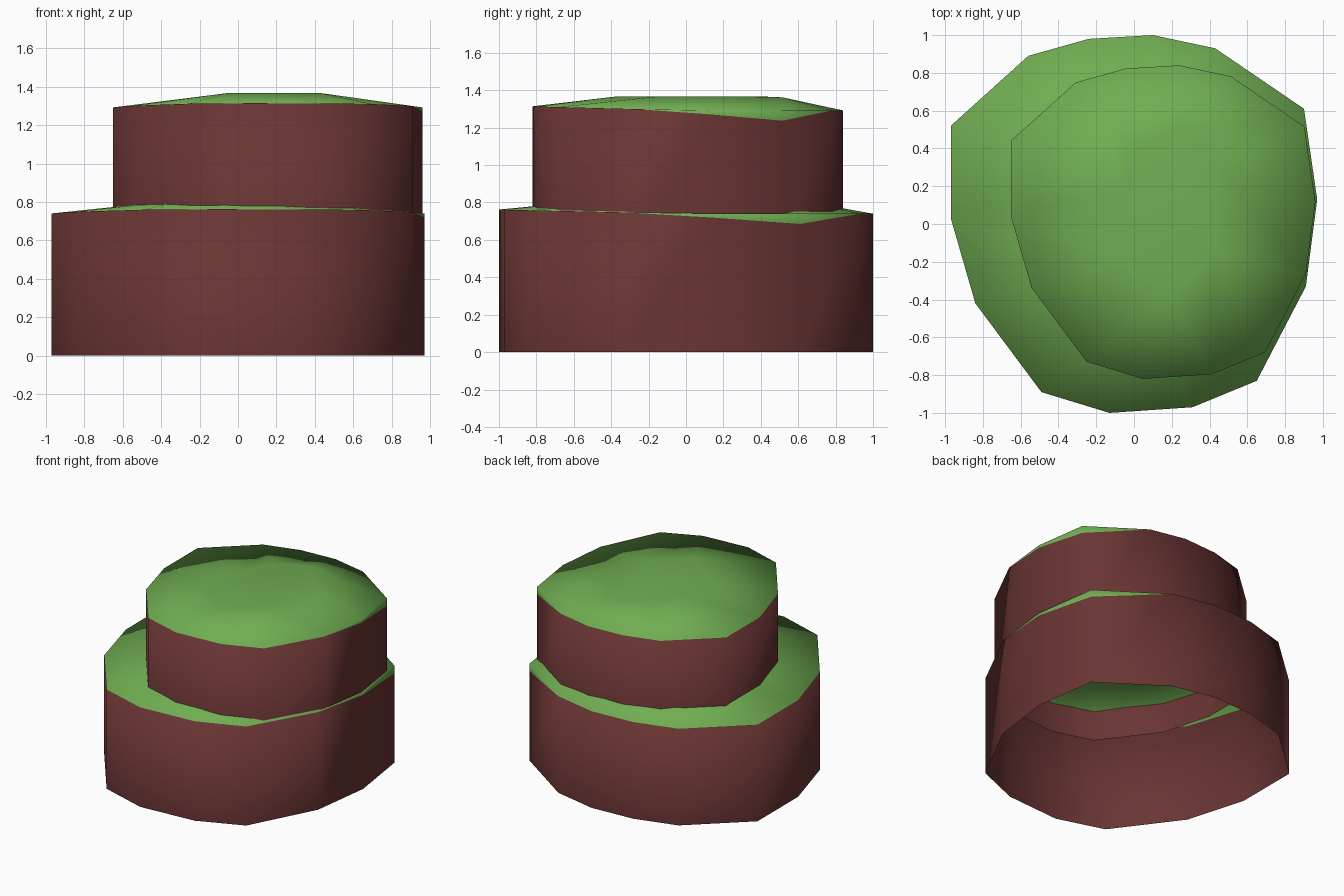
import bpy

if "Cube" in bpy.data.objects:
    bpy.data.objects.remove(bpy.data.objects["Cube"])

# Flat colours
def make_material(name, rgb):
    m = bpy.data.materials.new(name)
    m.diffuse_color = (*rgb, 1.0)
    m.use_nodes = True
    m.node_tree.nodes["Principled BSDF"].inputs["Base Color"].default_value = m.diffuse_color
    return m

earth = make_material("brown_earth", (0.140, 0.035, 0.033))
grass = make_material("green_grass", (0.162, 0.420, 0.084))

# Irregular plan outline, clockwise from above, and the raised inner ring
OUTLINE = [(-0.97, 0.52), (-0.56, 0.89), (-0.24, 0.98), (0.10, 1.0), (0.43, 0.93),
           (0.90, 0.61), (0.97, 0.13), (0.91, -0.33), (0.65, -0.83), (0.31, -0.97),
           (-0.13, -1.0), (-0.49, -0.89), (-0.84, -0.42), (-0.97, 0.03)]
CROWN = [(-0.19, 0.47), (0.11, 0.61), (0.33, 0.35), (0.33, -0.19),
         (0.05, -0.46), (-0.25, -0.25), (-0.25, 0.23)]
# How far the grass hangs over the right-hand wall, by outline corner
OVERHANG = {5: 0.055, 6: 0.02}


def make_tier(name, scale, offset):
    ox, oy, oz = offset
    verts, faces, mats = [], [], []

    def vert(p, z):
        verts.append((p[0] * scale + ox, p[1] * scale + oy, z + oz))
        return len(verts) - 1

    def face(ids, mat):
        ids = list(dict.fromkeys(ids))
        if len(ids) > 2:
            faces.append(ids)
            mats.append(mat)

    def rim_z(p):
        return 0.74 + 0.022 * max(0.0, -p[1])

    n, m = len(OUTLINE), len(CROWN)
    base = [vert(p, 0.0) for p in OUTLINE]
    rim = [vert(p, rim_z(p)) for p in OUTLINE]
    line = [vert(p, rim_z(p) - OVERHANG[i]) if i in OVERHANG else rim[i]
            for i, p in enumerate(OUTLINE)]
    crown = [vert(p, 0.815 if p[1] < 0.5 else 0.81) for p in CROWN]

    # Open-bottomed wall with the grass overhang
    for i in range(n):
        j = (i + 1) % n
        face([base[j], base[i], line[i], line[j]], 0)
        face([line[j], line[i], rim[i], rim[j]], 1)

    # Low domed grass cap
    for k in range(m):
        a, b, c = (rim[(2 * k + s) % n] for s in (1, 2, 3))
        nxt = crown[(k + 1) % m]
        face([b, a, crown[k]], 1)
        face([c, b, crown[k], nxt], 1)
    face(crown[::-1], 1)

    mesh = bpy.data.meshes.new(name)
    mesh.from_pydata(verts, [], faces)
    mesh.materials.append(earth)
    mesh.materials.append(grass)
    for poly, mat in zip(mesh.polygons, mats):
        poly.material_index = mat
        poly.use_smooth = True
    mesh.update()
    obj = bpy.data.objects.new(name, mesh)
    bpy.context.collection.objects.link(obj)
    return obj


# Large lower mound and the smaller one sunk into its top
make_tier("lower_tier", 1.0, (0.0, 0.0, 0.0))
make_tier("upper_tier", 0.83, (0.155, 0.01, 0.552))
